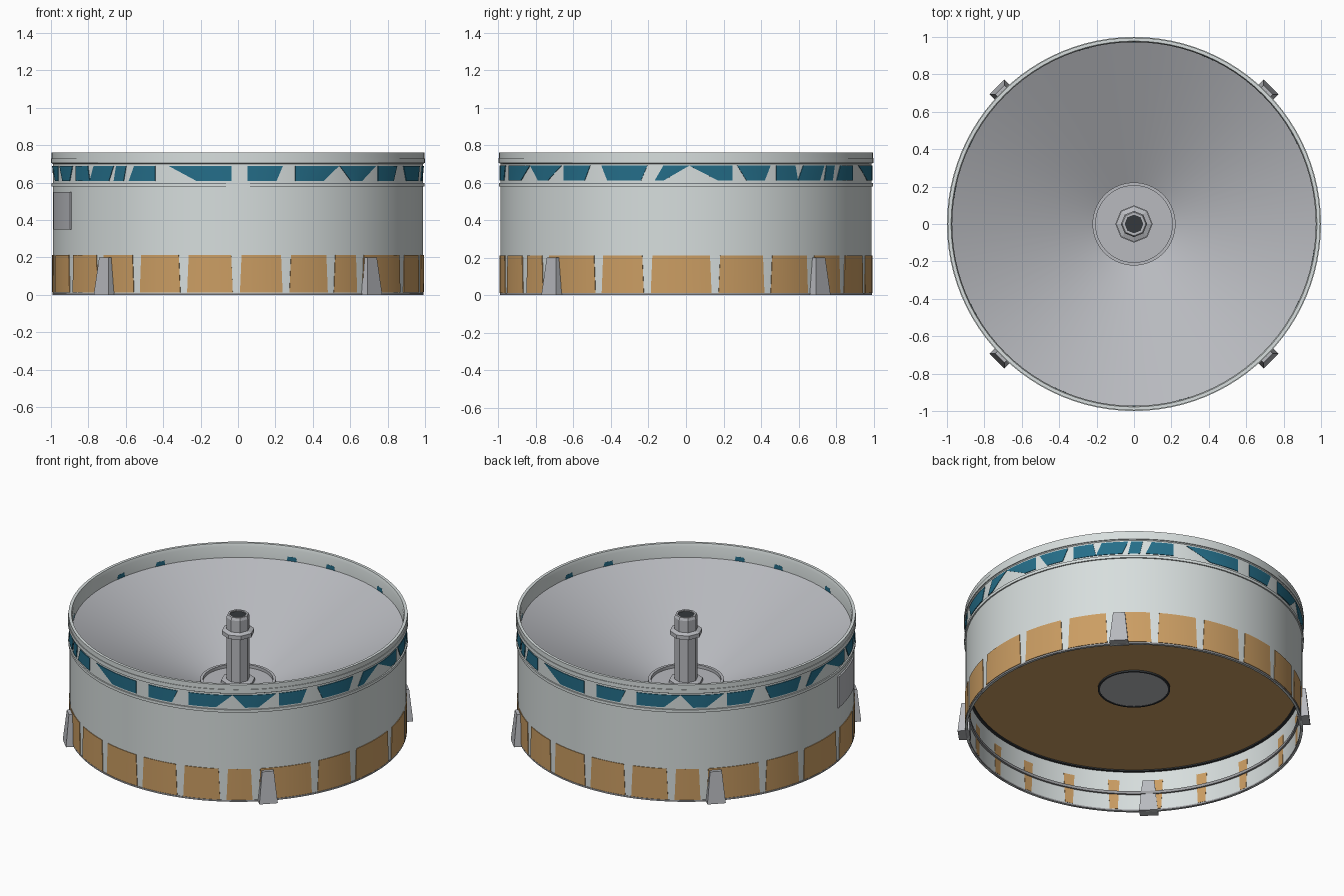
import bpy, bmesh, math
from mathutils import Matrix

cube = bpy.data.objects.get("Cube")
if cube:
    bpy.data.objects.remove(cube)


def material(name, rgb):
    m = bpy.data.materials.new(name)
    m.use_nodes = True
    m.diffuse_color = (*rgb, 1)
    m.node_tree.nodes["Principled BSDF"].inputs["Base Color"].default_value = (*rgb, 1)
    return m


WHITE = material("pale grey shell", (0.68, 0.73, 0.725))
ORANGE = material("ochre", (0.60, 0.34, 0.125))
BLUE = material("teal blue", (0.018, 0.155, 0.25))
GREY = material("mid grey", (0.48, 0.49, 0.52))
STEEL = material("steel grey", (0.33, 0.335, 0.35))
DARK = material("dark grey", (0.035, 0.04, 0.045))


def finish(name, bm, *mats, smooth=True):
    mesh = bpy.data.meshes.new(name)
    bm.to_mesh(mesh)
    bm.free()
    ob = bpy.data.objects.new(name, mesh)
    bpy.context.collection.objects.link(ob)
    for m in mats:
        mesh.materials.append(m)
    if smooth:
        bpy.ops.object.select_all(action="DESELECT")
        ob.select_set(True)
        bpy.context.view_layer.objects.active = ob
        bpy.ops.object.shade_smooth_by_angle(angle=math.radians(30))
    return ob


def lathe(name, profile, *mats, seg=96, smooth=True):
    """Spin a closed (radius, height) outline about z."""
    bm = bmesh.new()
    rings = []
    for i in range(seg):
        a = math.tau * i / seg
        rings.append([bm.verts.new((r * math.cos(a), r * math.sin(a), z)) for r, z in profile])
    n = len(profile)
    for i in range(seg):
        p, q = rings[i], rings[(i + 1) % seg]
        for j in range(n):
            k = (j + 1) % n
            if profile[j][0] or profile[k][0]:
                bm.faces.new((p[j], q[j], q[k], p[k]))
    bmesh.ops.remove_doubles(bm, verts=bm.verts, dist=1e-5)
    bmesh.ops.dissolve_degenerate(bm, edges=bm.edges, dist=1e-5)
    bmesh.ops.recalc_face_normals(bm, faces=bm.faces)
    if len(mats) > 1:  # the underside takes the second colour
        for f in bm.faces:
            f.material_index = int(f.normal.z < -0.9)
    return finish(name, bm, *mats, smooth=smooth)


def ring(name, r0, r1, z0, z1, mat):
    return lathe(name, [(r0, z0), (r1, z0), (r1, z1), (r0, z1)], mat)


def plates(name, spans, z0, z1, r, mat, thick=0.004):
    """Curved plates; each span is (top start, top end, bottom start, bottom end) in degrees."""
    bm = bmesh.new()

    def vert(deg, rad, z):
        a = math.radians(deg)
        return bm.verts.new((rad * math.cos(a), rad * math.sin(a), z))

    for t0, t1, b0, b1 in spans:
        n = max(2, math.ceil(max(t1 - t0, b1 - b0) / 2))
        loops = []
        for i in range(n + 1):
            b, t = b0 + (b1 - b0) * i / n, t0 + (t1 - t0) * i / n
            loops.append([vert(b, r, z0), vert(t, r, z1),
                          vert(t, r - thick, z1), vert(b, r - thick, z0)])
        for p, q in zip(loops, loops[1:]):
            for j in range(4):
                k = (j + 1) % 4
                bm.faces.new((p[j], q[j], q[k], p[k]))
        bm.faces.new(loops[0])
        bm.faces.new(loops[-1][::-1])
    bmesh.ops.recalc_face_normals(bm, faces=bm.faces)
    return finish(name, bm, mat)


def both_halves(spans):
    return spans + [tuple(a + 180 for a in s) for s in spans]


# Outer drum with its top lip
lathe("drum_wall", [(0.978, 0), (0.99, 0), (0.99, 0.7), (0.996, 0.705), (0.996, 0.76),
                    (0.978, 0.76), (0.972, 0.74), (0.972, 0.6), (0.978, 0.5)], WHITE)
ring("lower_band", 0.985, 0.998, 0.58, 0.598, WHITE)
ring("upper_band", 0.985, 1.0, 0.705, 0.73, WHITE)
ring("bottom_edge", 0.977, 0.993, 0, 0.01, STEEL)
ring("inner_hoop", 0.966, 0.98, 0.11, 0.128, STEEL)

# Dish, with a flat ochre floor beneath
lathe("dish", [(0.975, 0.67), (0.21, 0.3), (0.21, 0.27), (0.975, 0.27)], GREY, ORANGE)
ring("floor_edge", 0.962, 0.979, 0.262, 0.275, DARK)
lathe("hub", [(0, 0.262), (0.205, 0.262), (0.205, 0.315), (0, 0.315)], GREY)
ring("hub_rim", 0.205, 0.222, 0.29, 0.335, GREY)
ring("hub_underside_edge", 0.2, 0.212, 0.26, 0.272, DARK)

# Central post
lathe("post", [(0, 0.31), (0.1, 0.31), (0.1, 0.335), (0.068, 0.34), (0.068, 0.62),
               (0.096, 0.63), (0.096, 0.655), (0.07, 0.665), (0.07, 0.74),
               (0.063, 0.757), (0.05, 0.757), (0.05, 0.72), (0, 0.72)],
      GREY, seg=8, smooth=False)
lathe("post_opening", [(0, 0.722), (0.052, 0.722), (0.052, 0.75), (0, 0.75)],
      DARK, seg=8, smooth=False)

# Ochre skirt panels, and the slots between them seen from inside
gaps = [9, 26, 42, 57, 73, 89.5, 105, 120, 131, 152, 168]
skirt = [(a + 1.6, b - 1.6, a + 1.1, b - 1.1) for a, b in zip(gaps, gaps[1:] + [gaps[0] + 180])]
plates("skirt_panels", both_halves(skirt), 0.012, 0.212, 0.994, ORANGE)
slots = [(g - 2, g + 2, g - 1.4, g + 1.4) for g in gaps]
plates("inner_slots", both_halves(slots), 0.012, 0.205, 0.98, ORANGE)

# Broken teal band below the lip
shards = [(-124, -116.5, -126, -116.5), (-112, -92, -103, -92), (-87, -76, -87, -78),
          (-72, -57, -72, -62.5), (-56.8, -42, -52.6, -48), (-41, -31, -41, -33),
          (-27, -12, -25, -14), (-7, 1, -9.7, -7), (1, 14.5, 10, 14.5),
          (16, 27, 19, 25), (29, 36, 29, 37), (39, 48, 37, 46), (49, 53, 48, 52)]
plates("teal_band", both_halves(shards), 0.61, 0.69, 0.994, BLUE)
chips = [(g - 1.5, g + 1.5, g - 2, g + 2) for g in (28, 66, 91, 106, 153, 170)]
plates("inner_teal_chips", both_halves(chips), 0.66, 0.695, 0.975, BLUE)

# Access hatch
plates("side_hatch", [(189, 206, 189, 206)], 0.35, 0.55, 0.999, GREY, thick=0.015)

# Four tapered feet
for i, side in enumerate(("back_left", "back_right", "front_right", "front_left")):
    bm = bmesh.new()
    bmesh.ops.create_cube(bm, size=1)
    for v in bm.verts:
        top = v.co.z > 0
        outer = 1.015 if top else 1.036
        v.co = (outer if v.co.x > 0 else 0.967, v.co.y * (0.07 if top else 0.11), 0.2 * top)
    bm.transform(Matrix.Rotation(math.radians(45 + 90 * i), 4, "Z"))
    finish(side + "_foot", bm, GREY, smooth=False)
